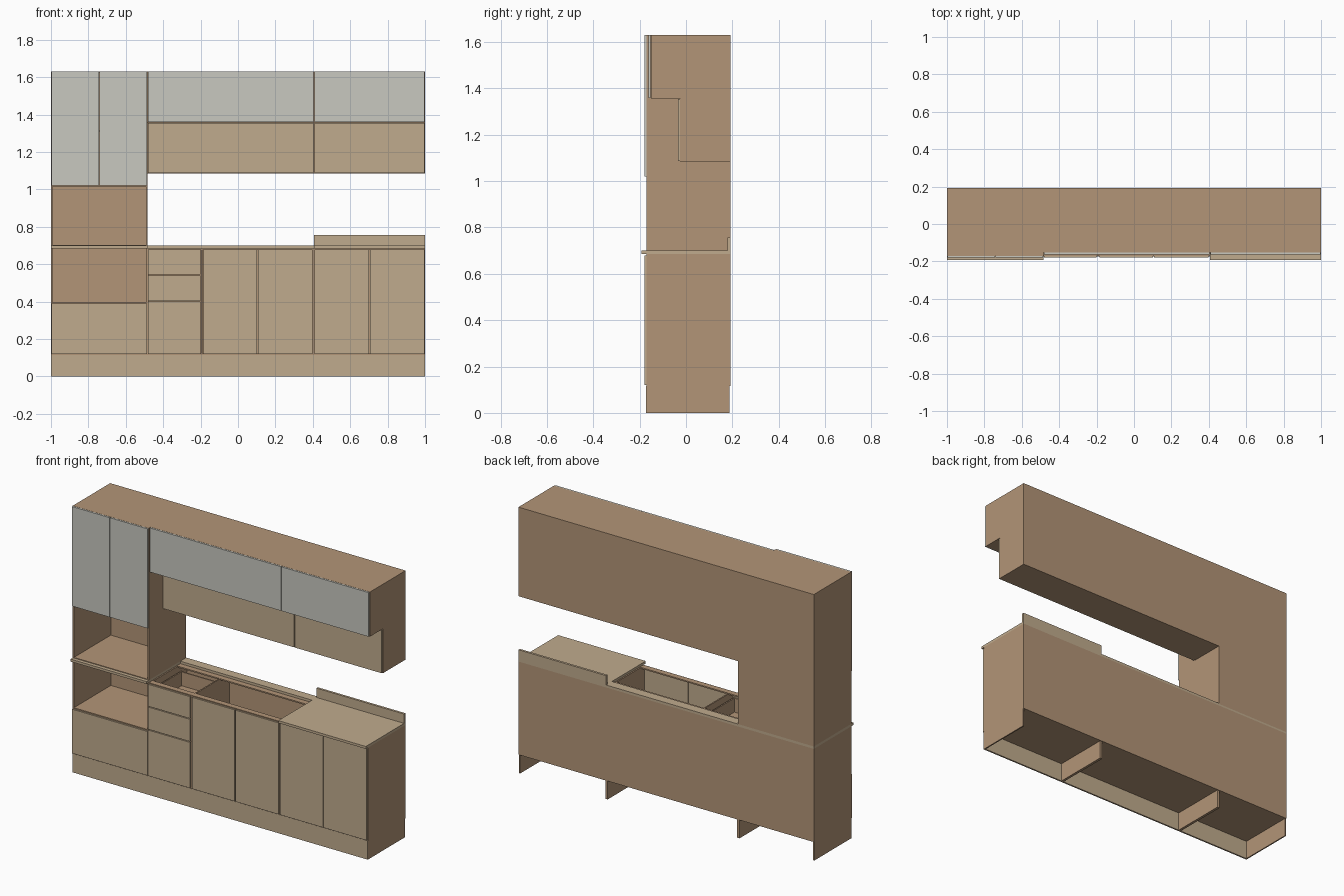
import bpy

if "Cube" in bpy.data.objects:
    bpy.data.objects.remove(bpy.data.objects["Cube"])

T = 0.008                      # board thickness
BACK, FRONT = 0.192, -0.17     # carcass depth limits
X0, X1, X2, X3 = -1.0, -0.485, 0.407, 1.0   # unit boundaries
PLINTH, BASE, TOP, HEIGHT = 0.115, 0.685, 0.70, 1.63


def material(name, rgb):
    m = bpy.data.materials.new(name)
    m.diffuse_color = (*rgb, 1)
    m.use_nodes = True
    m.node_tree.nodes["Principled BSDF"].inputs["Base Color"].default_value = m.diffuse_color
    return m


CARCASS = material("brown_board", (0.45, 0.30, 0.185))
WOOD = material("light_wood", (0.53, 0.41, 0.27))
GREY = material("pale_grey", (0.58, 0.58, 0.53))


def box(name, x, y, z, mat=CARCASS):
    """Box from (min, max) pairs."""
    vs = [(a, b, c) for a in x for b in y for c in z]
    fs = [(0, 1, 3, 2), (4, 6, 7, 5), (0, 4, 5, 1),
          (2, 3, 7, 6), (0, 2, 6, 4), (1, 5, 7, 3)]
    me = bpy.data.meshes.new(name)
    me.from_pydata(vs, [], fs)
    me.materials.append(mat)
    ob = bpy.data.objects.new(name, me)
    bpy.context.collection.objects.link(ob)
    return ob


def carcass(name, x, z, front, floor=None, shelves=(), lid=True):
    """Open-fronted cabinet: sides, back, floor, lid and shelves."""
    a, b = x
    lo, hi = z
    floor = lo if floor is None else floor
    yb = BACK - 0.005
    box(name + "_side_left", (a, a + T), (front, yb), z)
    box(name + "_side_right", (b - T, b), (front, yb), z)
    box(name + "_back", x, (yb, BACK), (floor, hi))
    inner = (a + T, b - T)
    levels = [floor, *shelves] + ([hi - T] if lid else [])
    for i, s in enumerate(levels):
        box(f"{name}_board_{i}", inner, (front, yb), (s, s + T))


def fronts(name, xs, zs, face, mat=WOOD, gap=0.0025):
    """Grid of door or drawer panels between the given divisions."""
    for i in range(len(xs) - 1):
        for j in range(len(zs) - 1):
            box(f"{name}_{i}_{j}", (xs[i] + gap, xs[i + 1] - gap),
                (face, face + 0.0095), (zs[j] + gap, zs[j + 1] - gap), mat)


# Base carcasses
carcass("tall_base", (X0, X1), (0, BASE), FRONT, PLINTH, (0.388,), lid=False)
carcass("sink_base", (X1, X2), (0, BASE), FRONT, PLINTH, lid=False)
carcass("end_base", (X2, X3), (0, BASE), FRONT, PLINTH)
box("plinth", (-0.9995, 0.9995), (-0.173, -0.163), (0, PLINTH), WOOD)

# Divider and top rails of the open middle unit
DIV = -0.19
box("divider", (DIV - T, DIV), (FRONT, BACK - 0.005), (PLINTH + T, BASE))
for n, a, b in (("drawer", X1 + T, DIV - T), ("sink", DIV, X2 - T)):
    box(n + "_front_rail", (a, b), (FRONT, -0.135), (BASE - T, BASE))
    box(n + "_back_rail", (a, b), (0.10, BACK - 0.005), (BASE - T, BASE))

# Drawer boxes
for i, (lo, hi) in enumerate(((0.14, 0.34), (0.42, 0.52), (0.56, 0.65))):
    a, b = X1 + 0.016, DIV - 0.016
    y0, y1 = FRONT, 0.12
    box(f"drawer_{i}_bottom", (a, b), (y0, y1), (lo, lo + 0.005))
    box(f"drawer_{i}_left", (a, a + T), (y0, y1), (lo + 0.005, hi))
    box(f"drawer_{i}_right", (b - T, b), (y0, y1), (lo + 0.005, hi))
    box(f"drawer_{i}_back", (a + T, b - T), (y1 - T, y1), (lo + 0.005, hi))
    box(f"drawer_{i}_inner_front", (a + T, b - T), (y0, y0 + T), (lo + 0.005, hi))

# Base doors and drawer fronts
FACE = -0.18
fronts("tall_drawer_front", (X0, X1), (0.117, 0.392), FACE)
fronts("drawer_front", (X1, -0.197), (0.117, 0.402, 0.543, 0.682), FACE)
fronts("sink_door", (-0.188, 0.105, 0.402), (0.117, 0.682), FACE)
fronts("end_door", (X2, 0.704, X3), (0.117, 0.682), FACE)

# Worktops, rear strip and upstand
box("tall_worktop", (X0, X1), (-0.192, BACK), (BASE, TOP), WOOD)
box("rear_worktop_strip", (X1, X2), (0.135, BACK), (BASE, TOP), WOOD)
box("end_worktop", (X2, X3), (-0.192, BACK), (BASE, TOP), WOOD)
box("upstand", (X2, X3), (0.178, BACK), (TOP, 0.757), WOOD)

# Tall upper carcass: open niche below, cupboard with shelf above
carcass("tall_upper", (X0, X1), (TOP, HEIGHT), FRONT,
        TOP - T * 0.5, (1.015, 1.31))
fronts("tall_door", (X0, -0.742, X1), (1.018, 1.632), FACE, GREY)

# Wall cabinets: shallow lower row, deep upper row
for n, a, b in (("wide", X1, X2), ("narrow", X2, X3)):
    carcass(n + "_wall_low", (a, b), (1.085, 1.357), -0.025)
    carcass(n + "_wall_high", (a, b), (1.357, HEIGHT), -0.152)
    fronts(n + "_low_door", (a, b), (1.085, 1.357), -0.035)
    fronts(n + "_high_door", (a, b), (1.357, 1.632), -0.162, GREY)
